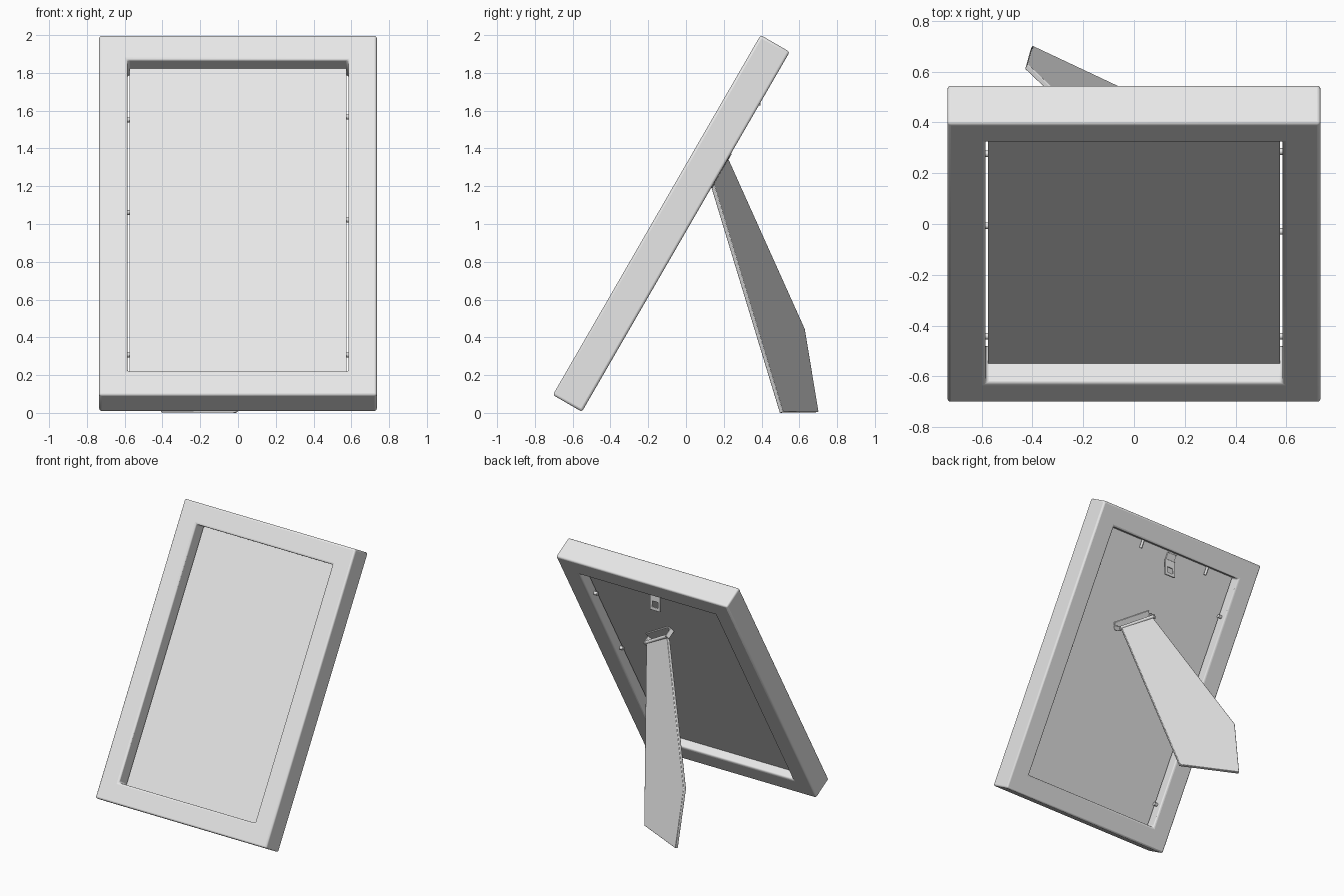
import bpy, bmesh, math
from mathutils import Matrix, Vector

if "Cube" in bpy.data.objects:
    bpy.data.objects.remove(bpy.data.objects["Cube"])

grey = bpy.data.materials.new("light_grey")
grey.use_nodes = True
grey.diffuse_color = (0.8, 0.8, 0.8, 1)
grey.node_tree.nodes["Principled BSDF"].inputs["Base Color"].default_value = (0.8, 0.8, 0.8, 1)

# Leaning space: x across, y up along the frame, z out of its front face
LEAN = Matrix.Translation((0, -0.705, 0.095)) @ Matrix.Rotation(math.radians(60), 4, "X")


def finish(name, bm, matrix=LEAN, bevel=0.0, segments=2):
    bmesh.ops.recalc_face_normals(bm, faces=bm.faces)
    bm.transform(matrix)
    mesh = bpy.data.meshes.new(name)
    bm.to_mesh(mesh)
    bm.free()
    mesh.materials.append(grey)
    obj = bpy.data.objects.new(name, mesh)
    bpy.context.collection.objects.link(obj)
    if bevel:
        mod = obj.modifiers.new("rounded_edges", "BEVEL")
        mod.width = bevel
        mod.segments = segments
        mod.limit_method = "ANGLE"
    bpy.ops.object.select_all(action="DESELECT")
    bpy.context.view_layer.objects.active = obj
    obj.select_set(True)
    bpy.ops.object.shade_smooth_by_angle(angle=math.radians(40))
    return obj


def box(name, size, centre, turn=Matrix(), bevel=0.0):
    bm = bmesh.new()
    bmesh.ops.create_cube(bm, size=1)
    bm.transform(turn @ Matrix.Translation(centre) @ Matrix.Diagonal((*size, 1)))
    return finish(name, bm, bevel=bevel)


def rod(name, start, end, radius, sides=12):
    start, end = Vector(start), Vector(end)
    axis = end - start
    bm = bmesh.new()
    bmesh.ops.create_cone(bm, cap_ends=True, segments=sides, radius1=radius,
                          radius2=radius, depth=axis.length)
    turn = axis.to_track_quat("Z", "Y").to_matrix().to_4x4()
    bm.transform(Matrix.Translation((start + end) / 2) @ turn)
    return finish(name, bm)


def window(name, outer, inner, depth, matrix, bevel):
    """Rectangular slab with a rectangular hole; rects are x0, y0, x1, y1."""
    bm = bmesh.new()
    loops = []
    for z in (0, -depth):
        for x0, y0, x1, y1 in (outer, inner):
            loops.append([bm.verts.new((x, y, z)) for x, y in
                          ((x0, y0), (x1, y0), (x1, y1), (x0, y1))])
    for a, b in ((0, 1), (1, 3), (3, 2), (2, 0)):
        for i in range(4):
            j = (i + 1) % 4
            bm.faces.new((loops[a][i], loops[a][j], loops[b][j], loops[b][i]))
    return finish(name, bm, matrix, bevel, 3)


# Frame border and backing panel
window("frame_border", (-0.735, 0, 0.735, 2.2), (-0.585, 0.15, 0.585, 2.05),
       0.178, LEAN, 0.013)
box("backing_panel", (1.15, 1.9, 0.016), (0, 1.1, -0.101))

# Pins that hold the panel in place
for side, heights in ((-1, (0.315, 1.186, 1.752)), (1, (0.315, 1.14, 1.77))):
    for i, h in enumerate(heights):
        rod(f"side_pin_{'left' if side > 0 else 'right'}_{i + 1}",
            (side * 0.6, h, -0.122), (side * 0.56, h, -0.122), 0.013)
for i, x in enumerate((-0.335, 0.27)):
    rod(f"top_pin_{i + 1}", (x, 2.07, -0.122), (x, 1.99, -0.122), 0.01)

# Wall hanger: a strap on the panel and a loop tilted outwards
box("hanger_strap", (0.08, 0.07, 0.01), (-0.01, 2.005, -0.114), bevel=0.003)
tilt = Matrix.Translation((-0.01, 1.985, -0.112)) @ Matrix.Rotation(math.radians(30), 4, "X")
window("hanger_loop", (-0.045, -0.13, 0.045, 0), (-0.024, -0.105, 0.024, -0.06),
       0.01, LEAN @ tilt, 0.003)

# Slanted hinge of the stand
hinge_a, hinge_b = Vector((0.25, 1.385, 0)), Vector((0.0, 1.562, 0))
run = hinge_a - hinge_b
hinge = Matrix.Translation((hinge_a + hinge_b) / 2) @ Matrix.Rotation(
    math.atan2(run.y, run.x), 4, "Z")
box("hinge_plate", (run.length, 0.06, 0.012), (0, 0.01, -0.113), hinge, 0.003)
for side in (-1, 1):
    box(f"hinge_lug_{'left' if side > 0 else 'right'}", (0.012, 0.035, 0.075),
        (side * run.length / 2, 0, -0.145), hinge, 0.003)
up = Vector((0, 0, -0.166))
rod("hinge_pin", hinge_a + up, hinge_b + up, 0.014)

# Stand leg: a thin five-sided plate splayed to one side
outline = [(0.0, 0.515, 0.004), (-0.40, 0.703, 0.006), (-0.42, 0.63, 0.445),
           (0.01, 0.22, 1.357), (0.24, 0.145, 1.222)]
bm = bmesh.new()
face = bm.faces.new([bm.verts.new(p) for p in outline])
face.normal_update()
inward = face.normal * (-0.022 if face.normal.y > 0 else 0.022)
grown = bmesh.ops.extrude_face_region(bm, geom=[face], use_keep_orig=True)
moved = [v for v in grown["geom"] if isinstance(v, bmesh.types.BMVert)]
bmesh.ops.translate(bm, verts=moved, vec=inward)
finish("stand_leg", bm, Matrix(), 0.004)
